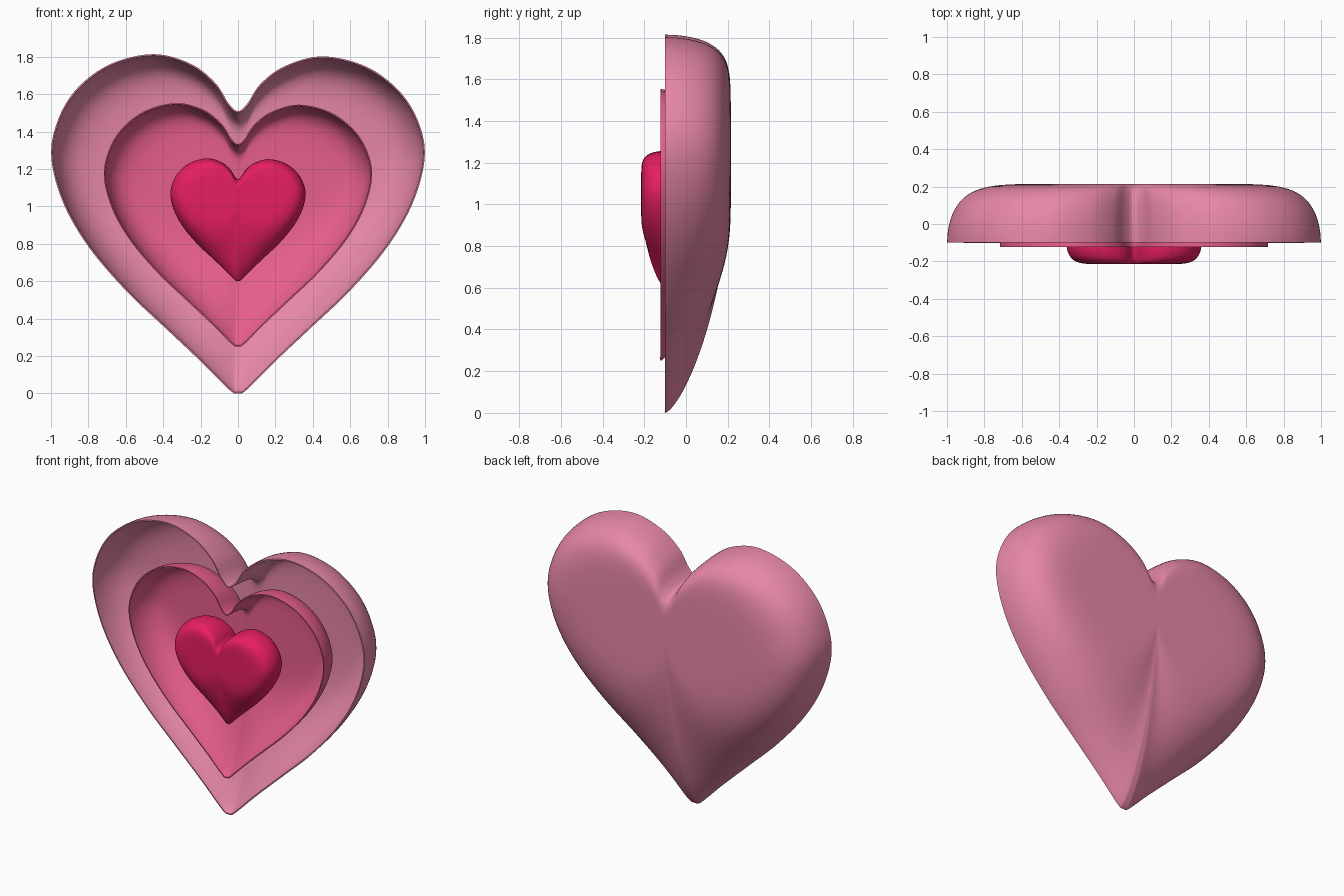
import bpy, bmesh, math

if "Cube" in bpy.data.objects:
    bpy.data.objects.remove(bpy.data.objects["Cube"])

# Right half of the heart outline (x, z), tip to notch
HALF = [(0, 0), (0.045, 0.018), (0.2, 0.172), (0.4, 0.36), (0.6, 0.55), (0.8, 0.785),
        (0.935, 1.02), (0.998, 1.26), (0.965, 1.45), (0.86, 1.62), (0.68, 1.75),
        (0.45, 1.802), (0.25, 1.75), (0.12, 1.655), (0.05, 1.55), (0, 1.51)]
CENTRE_Z = 1.15
DEPTH = 0.315
RINGS = 36


def smoothstep(t):
    t = max(0.0, min(1.0, t))
    return t * t * (3 - 2 * t)


def outline(steps=8):
    """Closed smooth heart curve, anticlockwise seen from the front."""
    pts = HALF + [(-x, z) for x, z in HALF[-2:0:-1]]
    n, out = len(pts), []
    for i in range(n):
        p = [pts[(i + k) % n] for k in (-1, 0, 1, 2)]
        for s in range(steps):
            t = s / steps
            x, z = [0.5 * (2 * b + (c - a) * t + (2 * a - 5 * b + 4 * c - d) * t * t
                           + (3 * b - a - 3 * c + d) * t ** 3) for a, b, c, d in zip(*p)]
            # the left lobe is very slightly taller
            if x < 0:
                z += 0.012 * smoothstep(-x / 0.3) * smoothstep((z - 1.2) / 0.5)
            out.append((x, max(z, 0)))
    return out


def bulge(s, rim_z):
    """Depth at ring scale s: steep at the lobes, tapering at the tip."""
    k = smoothstep(rim_z / 1.25)
    p = 1.75 + 7.5 * k
    q = 0.7 - 0.2 * k
    return DEPTH * max(0.0, 1 - s ** p) ** q


def material(name, rgb):
    lin = [((c / 255 + 0.055) / 1.055) ** 2.4 for c in rgb]
    m = bpy.data.materials.new(name)
    m.diffuse_color = (*lin, 1)
    m.use_nodes = True
    m.node_tree.nodes["Principled BSDF"].inputs["Base Color"].default_value = m.diffuse_color
    return m


def heart(name, mat, scale, rim_y, base_z, sides, wall=0):
    """Inflated heart; sides holds +1 (bulge to the back) and/or -1 (front)."""
    curve = outline()
    n = len(curve)
    bm = bmesh.new()
    rim = [bm.verts.new((x * scale, rim_y, z * scale + base_z)) for x, z in curve]
    for side in sides:
        def face(vs):
            bm.faces.new(vs[::-1] if side > 0 else vs)
        prev = rim
        for r in range(1, RINGS):
            s = 1 - (r / RINGS) ** 2
            ring = [bm.verts.new((x * s * scale, rim_y + side * bulge(s, z) * scale,
                                  (CENTRE_Z + (z - CENTRE_Z) * s) * scale + base_z))
                    for x, z in curve]
            for i in range(n):
                j = (i + 1) % n
                face([prev[i], prev[j], ring[j], ring[i]])
            prev = ring
        pole = bm.verts.new((0, rim_y + side * DEPTH * scale, CENTRE_Z * scale + base_z))
        for i in range(n):
            face([prev[i], prev[(i + 1) % n], pole])
    me = bpy.data.meshes.new(name)
    bm.to_mesh(me)
    bm.free()
    me.materials.append(mat)
    ob = bpy.data.objects.new(name, me)
    bpy.context.collection.objects.link(ob)
    bpy.ops.object.select_all(action='DESELECT')
    bpy.context.view_layer.objects.active = ob
    ob.select_set(True)
    if wall:
        mod = ob.modifiers.new("wall", 'SOLIDIFY')
        mod.thickness = wall
        mod.offset = -1
        bpy.ops.object.modifier_apply(modifier=mod.name)
    bpy.ops.object.shade_smooth_by_angle(angle=math.radians(45))
    return ob


# Two nested heart bowls, open to the front
heart("outer_heart_bowl", material("light pink", (244, 143, 177)), 1.0, -0.10, 0.0, [1], 0.008)
heart("middle_heart_bowl", material("medium pink", (240, 98, 146)), 0.718, -0.122, 0.25, [1], 0.007)
# Solid puffed heart in the middle
heart("inner_heart", material("deep pink", (233, 30, 99)), 0.362, -0.101, 0.60, [1, -1])
